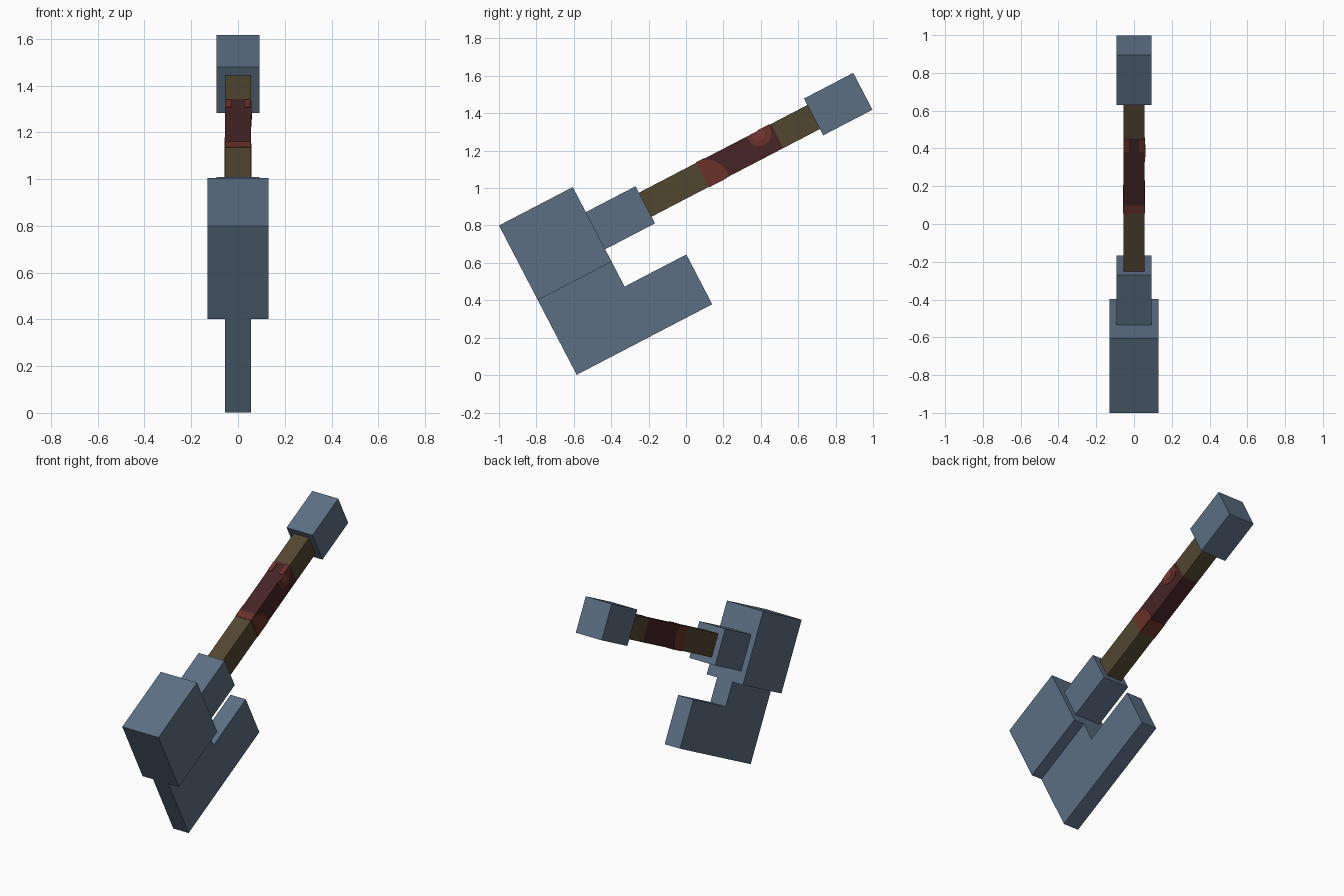
import bpy, bmesh, math

if "Cube" in bpy.data.objects:
    bpy.data.objects.remove(bpy.data.objects["Cube"])

ANGLE = math.radians(27.5)
C, S = math.cos(ANGLE), math.sin(ANGLE)


def linear(c):
    c /= 255
    return c / 12.92 if c <= 0.04045 else ((c + 0.055) / 1.055) ** 2.4


def material(name, r, g, b):
    m = bpy.data.materials.new(name)
    m.diffuse_color = (linear(r), linear(g), linear(b), 1)
    m.use_nodes = True
    m.node_tree.nodes["Principled BSDF"].inputs["Base Color"].default_value = m.diffuse_color
    return m


STEEL = material("blue grey steel", 92, 111, 131)
OLIVE = material("olive wood", 81, 70, 48)
DARK = material("dark red wrap", 70, 36, 38)
RED = material("red stain", 104, 49, 40)
BRIGHT = material("bright red stain", 122, 57, 50)


def prism(name, outline, x0, x1, mat):
    """Extrude an outline (u along handle, v across it) from x0 to x1."""
    bm = bmesh.new()
    rings = [[bm.verts.new((x, -1 + u * C - v * S, 0.8 + u * S + v * C))
              for u, v in outline] for x in (x0, x1)]
    n = len(outline)
    bm.faces.new(rings[0])
    bm.faces.new(rings[1][::-1])
    for i in range(n):
        j = (i + 1) % n
        bm.faces.new((rings[0][i], rings[1][i], rings[1][j], rings[0][j]))
    bmesh.ops.recalc_face_normals(bm, faces=bm.faces)
    me = bpy.data.meshes.new(name)
    bm.to_mesh(me)
    bm.free()
    me.materials.append(mat)
    ob = bpy.data.objects.new(name, me)
    bpy.context.collection.objects.link(ob)
    return ob


def box(name, u0, u1, v0, v1, half, mat, x_mid=0):
    return prism(name, [(u0, v0), (u1, v0), (u1, v1), (u0, v1)],
                 x_mid - half, x_mid + half, mat)


H = 0.055                    # handle half width
VB, VT = -0.335, -0.19       # handle bottom and top
U0, U1 = 1.09, 1.54          # red wrap start and end


def spot(name, u, v, r, side, mat, thick=0.003):
    """Round stain on a handle side, clipped to the wrap."""
    pts = []
    for i in range(32):
        a = math.tau * i / 32
        p = (min(max(u + r * math.cos(a), U0), U1),
             min(max(v + r * math.sin(a), VB), VT))
        if not pts or math.dist(p, pts[-1]) > 1e-4:
            pts.append(p)
    if math.dist(pts[0], pts[-1]) < 1e-4:
        pts.pop()
    prism(name, pts, side * (H - 0.001), side * (H + thick), mat)


# Heavy head block, hooked blade, collar and pommel
box("head_block", 0, 0.445, -0.45, 0, 0.13, STEEL)
prism("hooked_blade", [(0, -0.9), (0.817, -0.9), (0.817, -0.6),
                       (0.445, -0.6), (0.445, -0.45), (0, -0.45)],
      -H, H, STEEL)
box("collar", 0.445, 0.745, -0.375, -0.151, 0.093, STEEL)
box("pommel", 1.76, 2.057, -0.373, -0.151, 0.093, STEEL)

# Handle in three lengths
box("lower_handle", 0.745, U0, VB, VT, H, OLIVE)
box("handle_wrap", U0, U1, VB, VT, H, DARK)
box("upper_handle", U1, 1.76, VB, VT, H, OLIVE)

# Painted stains on the wrap
spot("right_lower_stain", U0, -0.31, 0.125, 1, RED)
spot("right_upper_stain", 1.46, -0.208, 0.066, 1, RED)
spot("right_upper_stain_centre", 1.455, -0.206, 0.035, 1, BRIGHT, 0.005)
spot("left_lower_stain", U0, -0.26, 0.12, -1, RED)
box("top_lower_stain", U0, 1.14, VT - 0.001, VT + 0.003, H, RED)
box("bottom_lower_stain", U0, 1.2, VB - 0.003, VB + 0.001, H, RED)
for side in (-1, 1):
    box("top_edge_stain", 1.46, 1.53, VT - 0.001, VT + 0.003, 0.014, RED,
        side * (H - 0.014))
